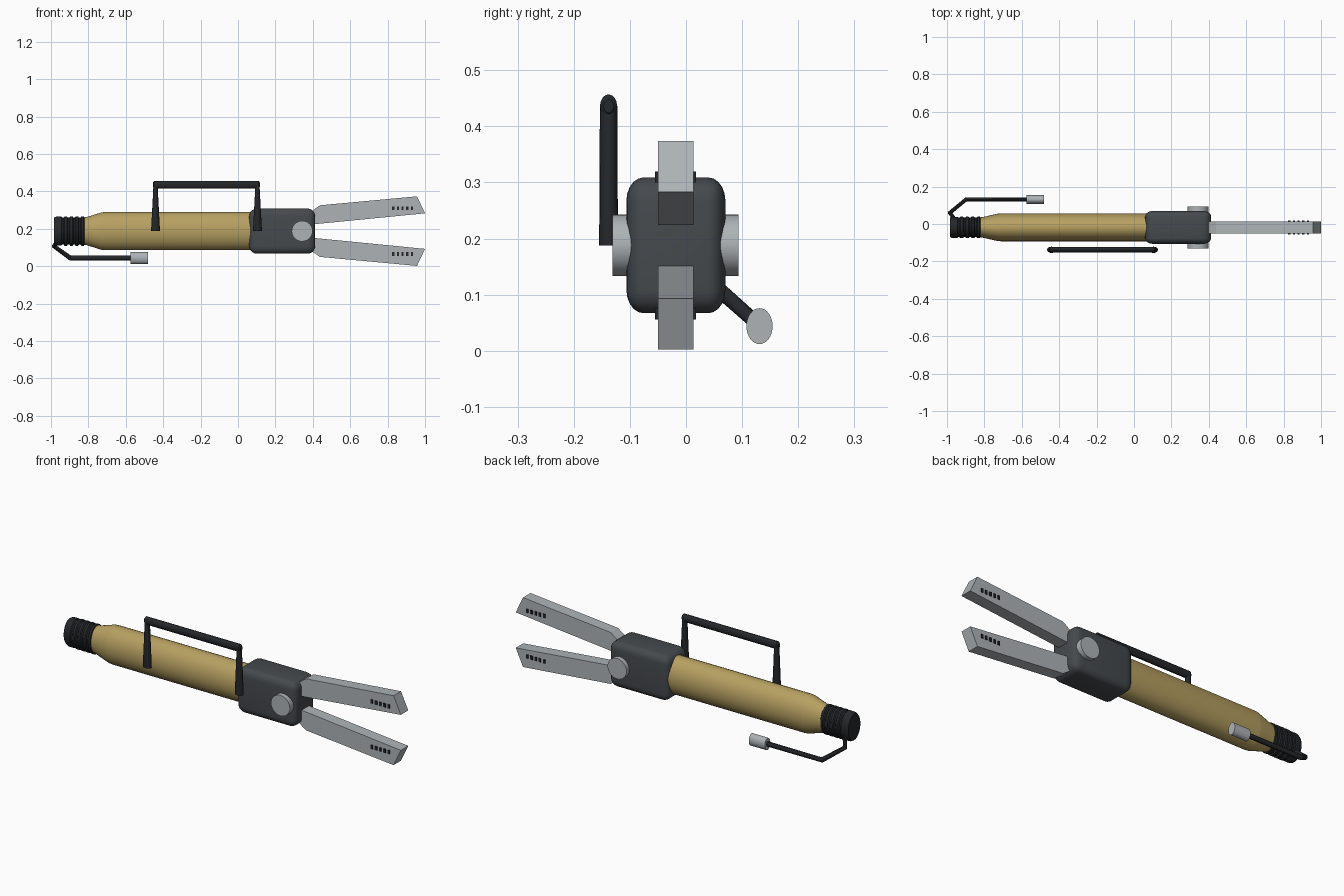
import bpy, bmesh, math
from mathutils import Vector

if "Cube" in bpy.data.objects:
    bpy.data.objects.remove(bpy.data.objects["Cube"])

CY, CZ = -0.018, 0.188     # main axis of the tool
SQ = 0.73                  # everything is narrower in y


def mat(name, rgb):
    m = bpy.data.materials.new(name)
    m.diffuse_color = (*rgb, 1)
    m.use_nodes = True
    m.node_tree.nodes["Principled BSDF"].inputs["Base Color"].default_value = m.diffuse_color
    return m


TAN = mat("tan_paint", (0.47, 0.35, 0.12))
CHARCOAL = mat("charcoal", (0.06, 0.068, 0.076))
BLACK = mat("black_rubber", (0.018, 0.02, 0.023))
STEEL = mat("steel", (0.42, 0.45, 0.47))


def finish(name, bm, material, smooth=None):
    bmesh.ops.recalc_face_normals(bm, faces=bm.faces)
    me = bpy.data.meshes.new(name)
    bm.to_mesh(me)
    bm.free()
    ob = bpy.data.objects.new(name, me)
    bpy.context.collection.objects.link(ob)
    me.materials.append(material)
    if smooth:
        bpy.ops.object.select_all(action='DESELECT')
        bpy.context.view_layer.objects.active = ob
        ob.select_set(True)
        bpy.ops.object.shade_smooth_by_angle(angle=math.radians(smooth))
    return ob


def loft(name, rings, material, smooth=30):
    """Skin a list of equal-length point rings and cap both ends."""
    bm = bmesh.new()
    loops = [[bm.verts.new(p) for p in r] for r in rings]
    n = len(loops[0])
    for a, b in zip(loops, loops[1:]):
        for i in range(n):
            j = (i + 1) % n
            bm.faces.new((a[i], a[j], b[j], b[i]))
    bm.faces.new(loops[0])
    bm.faces.new(loops[-1])
    return finish(name, bm, material, smooth)


def circle(n):
    return [(math.cos(2 * math.pi * i / n), math.sin(2 * math.pi * i / n)) for i in range(n)]


def lathe_x(name, profile, material, y=CY, z=CZ, n=32):
    """Oval turned part along x from (x, z radius) pairs."""
    return loft(name, [[(x, y + r * SQ * c, z + r * s) for c, s in circle(n)]
                       for x, r in profile], material)


def box(bm, x0, x1, y0, y1, z0, z1):
    vs = bmesh.ops.create_cube(bm, size=1)['verts']
    for v in vs:
        v.co = Vector(((x0 + x1) / 2 + v.co.x * (x1 - x0),
                       (y0 + y1) / 2 + v.co.y * (y1 - y0),
                       (z0 + z1) / 2 + v.co.z * (z1 - z0)))


# main barrel
lathe_x("barrel", [(-0.83, 0.073), (-0.81, 0.075), (-0.73, 0.1), (-0.71, 0.102), (0.1, 0.102)], TAN)

# ribbed rear connector
ribs = [(-0.985, 0.064), (-0.985, 0.07), (-0.973, 0.077), (-0.945, 0.077), (-0.94, 0.072)]
for i in range(4):
    x = -0.932 + i * 0.03
    ribs += [(x, 0.072), (x + 0.005, 0.079), (x + 0.017, 0.079), (x + 0.022, 0.072)]
lathe_x("rear_connector", ribs + [(-0.805, 0.072)], BLACK)

# rounded head block
bm = bmesh.new()
box(bm, 0.06, 0.412, -0.121, 0.121, -0.121, 0.121)
bmesh.ops.bevel(bm, geom=bm.edges[:], offset=0.042, segments=5, profile=0.5, affect='EDGES')
for v in bm.verts:
    v.co = Vector((v.co.x, v.co.y * SQ + CY, v.co.z + CZ))
finish("head_block", bm, CHARCOAL, 40)

# pivot pin through the head
loft("pivot_pin", [[(0.343 + 0.056 * c, y, CZ + 0.055 * s) for c, s in circle(32)]
                   for y in (-0.131, 0.094)], STEEL)

# upper and lower blades with grip slots
blade = [(0.3, 0.03), (0.41, 0.037), (1.0, 0.095), (0.957, 0.186),
         (0.438, 0.138), (0.395, 0.108), (0.3, 0.08)]
for side, label in ((1, "upper"), (-1, "lower")):
    loft(label + "_blade", [[(x, y, CZ + side * d) for x, d in blade]
                            for y in (-0.05, 0.013)], STEEL, None)
    bm = bmesh.new()
    for i in range(5):
        x = 0.83 + i * 0.025
        box(bm, x - 0.006, x + 0.006, -0.055, 0.018,
            CZ + side * 0.122 - 0.01, CZ + side * 0.122 + 0.01)
    finish(label + "_blade_slots", bm, BLACK)

# side carry handle: bar and two tapered posts
HY = -0.138
lathe_x("handle_bar", [(-0.455, 0.012), (-0.448, 0.021), (0.11, 0.021), (0.117, 0.012)],
        BLACK, HY, 0.436, 16)
for x, label in ((-0.441, "rear"), (0.104, "front")):
    loft("handle_post_" + label,
         [[(x + r * c, HY + ry * s, z) for c, s in circle(16)]
          for z, r, ry in ((0.188, 0.024, 0.0168), (0.436, 0.011, 0.0155))], BLACK)

# bent hose
path = [Vector(p) for p in ((-0.955, 0.02, 0.145), (-0.985, 0.06, 0.108),
                            (-0.898, 0.131, 0.045), (-0.56, 0.131, 0.045))]
rings = []
for i, p in enumerate(path):
    a = (p - path[i - 1]).normalized() if i else (path[1] - p).normalized()
    b = (path[i + 1] - p).normalized() if i < len(path) - 1 else a
    t = (a + b).normalized()
    u = t.cross(Vector((0, 0, 1))).normalized()
    w = u.cross(t)
    rings.append([p + u * 0.011 * c + w * 0.0135 * s for c, s in circle(12)])
loft("hose", rings, BLACK)

# hose coupling
lathe_x("hose_coupling", [(-0.575, 0.032), (-0.48, 0.032)], STEEL, 0.131, 0.044)
